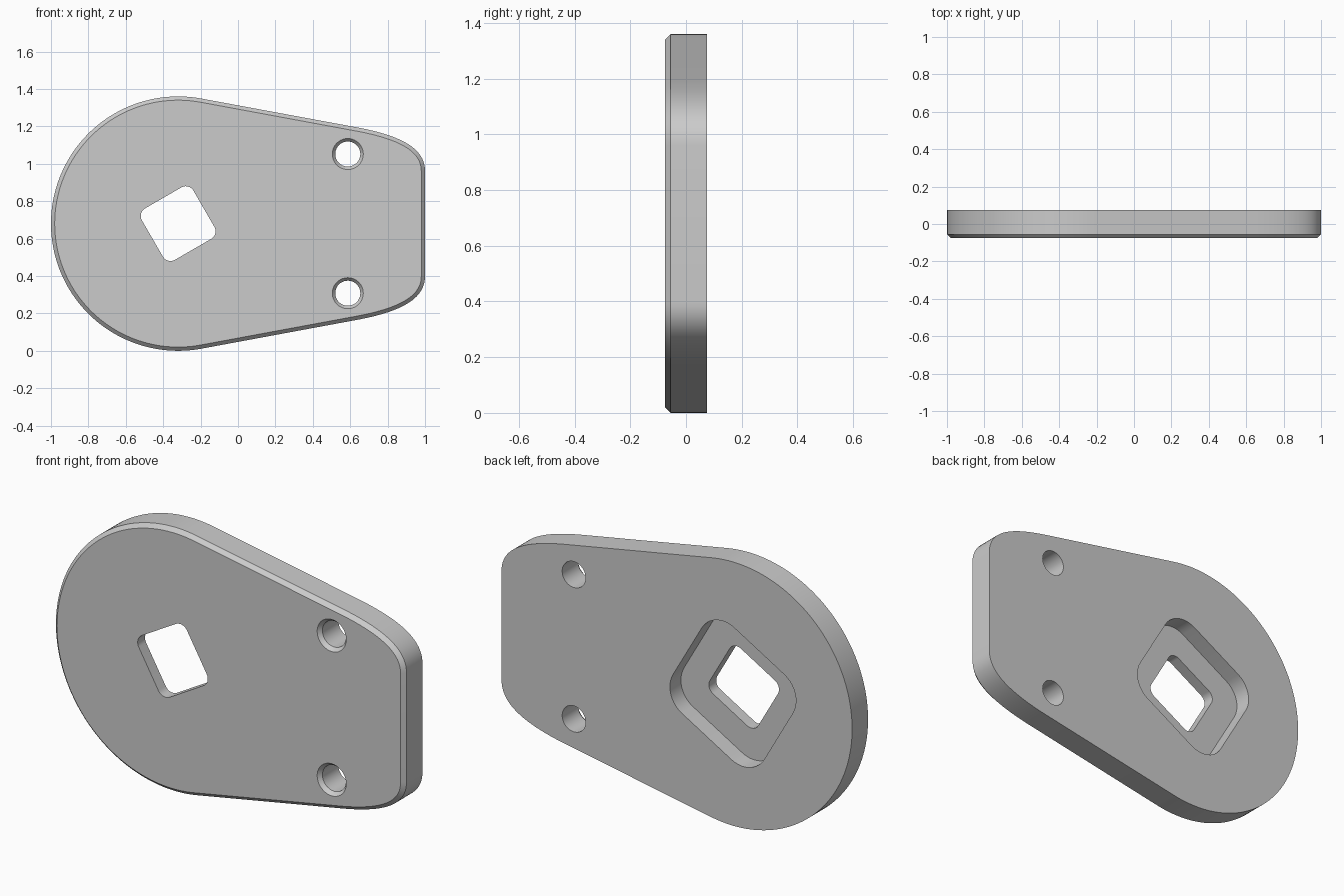
import bpy, bmesh
from math import sin, cos, pi, radians
from mathutils import Vector

cube = bpy.data.objects.get("Cube")
if cube:
    bpy.data.objects.remove(cube, do_unlink=True)

FRONT, BACK, FLOOR, CHAMFER = -0.075, 0.075, -0.015, 0.02
MID = 0.68                      # height of the symmetry axis
HUB = Vector((-0.32, MID))      # centre of the round end


def arc(centre, radius, start, end, steps):
    """Points (x, z) along an arc, angles in degrees."""
    angles = [radians(start + (end - start) * i / steps) for i in range(steps + 1)]
    return [centre + radius * Vector((cos(a), sin(a))) for a in angles]


def rounded_square(centre, half, radius, turn):
    points = []
    for k in range(4):
        diagonal = radians(turn + 45 + 90 * k)
        corner = centre + (half - radius) * 2 ** 0.5 * Vector((cos(diagonal), sin(diagonal)))
        points += arc(corner, radius, turn + 90 * k, turn + 90 * (k + 1), 10)
    return points


def bezier(a, b, c, d, steps):
    return [a * (1 - t) ** 3 + b * 3 * t * (1 - t) ** 2 + c * 3 * t * t * (1 - t) + d * t ** 3
            for t in (i / steps for i in range(steps + 1))]


def inset(points, distance):
    """Shrink a counter-clockwise outline by a constant distance."""
    result = []
    for i, p in enumerate(points):
        along = (points[(i + 1) % len(points)] - points[i - 1]).normalized()
        result.append(p + distance * Vector((-along.y, along.x)))
    return result


def plate_outline():
    upper = bezier(Vector((1, 0.96)), Vector((1, 1.08)), Vector((0.88, 1.147)),
                   Vector((0.65, 1.192)), 20)
    upper += arc(HUB, MID, 79.5, 180, 48)
    lower = [Vector((p.x, 2 * MID - p.y)) for p in reversed(upper[:-1])]
    return upper + lower


bm = bmesh.new()


def ring(points, y):
    verts = [bm.verts.new((p.x, y, p.y)) for p in points]
    return verts, [bm.edges.new((verts[i - 1], verts[i])) for i in range(len(verts))]


def wall(a, b):
    for i in range(len(a[0])):
        bm.faces.new((a[0][i - 1], a[0][i], b[0][i], b[0][i - 1]))


def cap(*rings):
    """Flat face bounded by an outer ring and any hole rings."""
    bmesh.ops.triangle_fill(bm, edges=[e for r in rings for e in r[1]],
                            use_beauty=True, use_dissolve=False)


# Outer rim with the front chamfer
outline = plate_outline()
rim_front = ring(inset(outline, CHAMFER), FRONT)
rim_edge = ring(outline, FRONT + CHAMFER)
rim_back = ring(outline, BACK)
wall(rim_front, rim_edge)
wall(rim_edge, rim_back)

# Square through hole and the larger recess behind it
square = rounded_square(HUB, 0.159, 0.047, 30)
pocket = rounded_square(HUB, 0.3, 0.137, 30)
square_front, square_floor = ring(square, FRONT), ring(square, FLOOR)
pocket_floor, pocket_back = ring(pocket, FLOOR), ring(pocket, BACK)
wall(square_front, square_floor)
wall(pocket_floor, pocket_back)
cap(pocket_floor, square_floor)

# Two countersunk screw holes
front_holes, back_holes = [], []
for side in (-1, 1):
    centre = Vector((0.587, MID + side * 0.372))
    wide = arc(centre, 0.083, 0, 360, 40)[:-1]
    narrow = arc(centre, 0.067, 0, 360, 40)[:-1]
    mouth, throat, back = ring(wide, FRONT), ring(narrow, FRONT + CHAMFER), ring(narrow, BACK)
    wall(mouth, throat)
    wall(throat, back)
    front_holes.append(mouth)
    back_holes.append(back)

# Front and back faces
cap(rim_front, square_front, *front_holes)
cap(rim_back, pocket_back, *back_holes)
bmesh.ops.recalc_face_normals(bm, faces=bm.faces)

mesh = bpy.data.meshes.new("mounting_plate")
bm.to_mesh(mesh)
bm.free()
plate = bpy.data.objects.new("mounting_plate", mesh)
bpy.context.collection.objects.link(plate)

# Plain grey finish
grey = bpy.data.materials.new("plain_grey")
grey.use_nodes = True
colour = (0.6, 0.6, 0.6, 1)
grey.diffuse_color = colour
grey.node_tree.nodes["Principled BSDF"].inputs["Base Color"].default_value = colour
mesh.materials.append(grey)

# Smooth curved walls, crisp edges
bpy.ops.object.select_all(action='DESELECT')
plate.select_set(True)
bpy.context.view_layer.objects.active = plate
bpy.ops.object.shade_smooth_by_angle(angle=radians(30))
